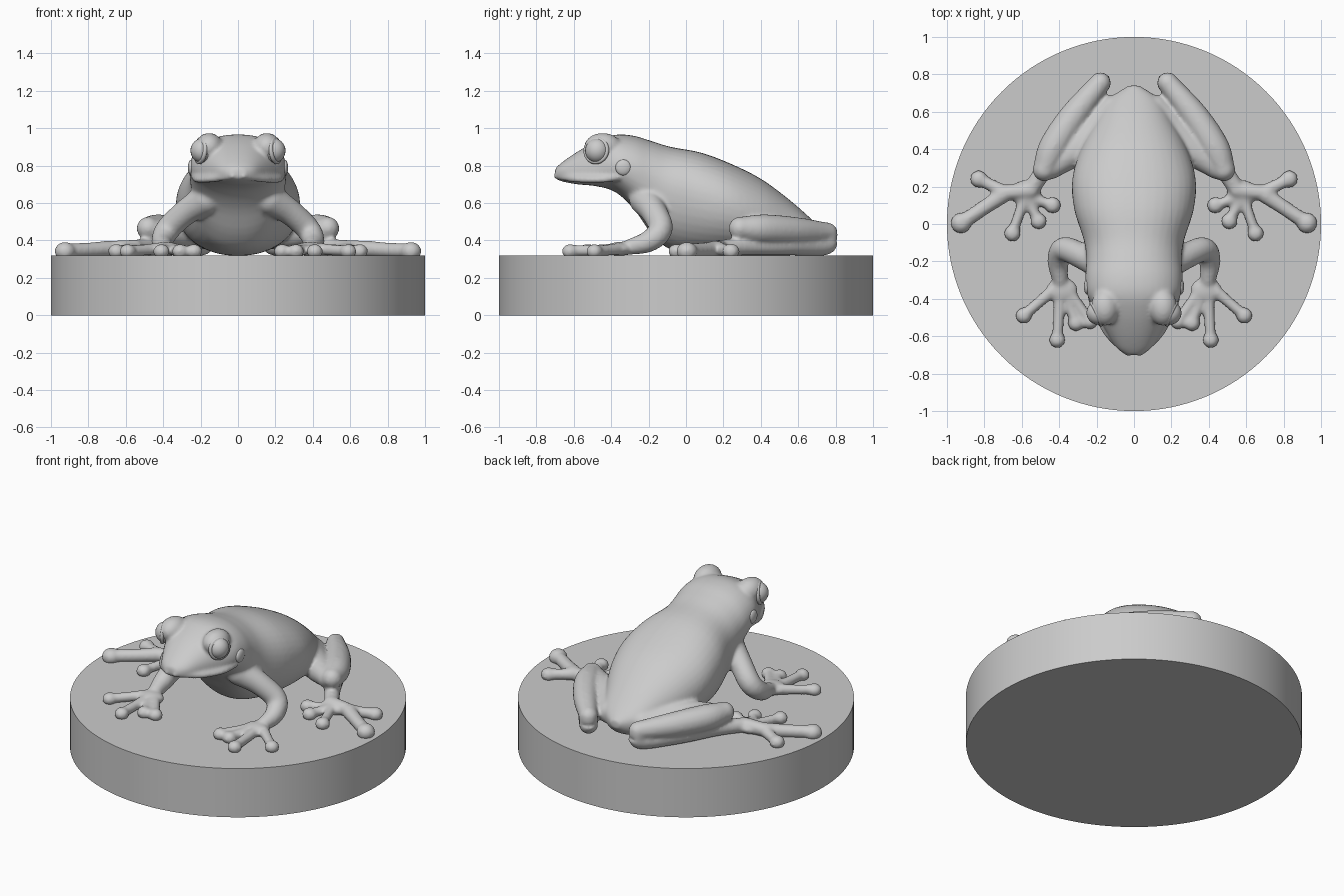
import bpy, bmesh, math
from mathutils import Vector, Matrix

cube = bpy.data.objects.get("Cube")
if cube:
    bpy.data.objects.remove(cube, do_unlink=True)

stone = bpy.data.materials.new("plain_grey")
stone.use_nodes = True
stone.diffuse_color = (0.6, 0.6, 0.6, 1)
stone.node_tree.nodes["Principled BSDF"].inputs["Base Color"].default_value = (0.6, 0.6, 0.6, 1)

FLOOR = 0.32


def make_object(name, bm):
    bmesh.ops.recalc_face_normals(bm, faces=bm.faces)
    mesh = bpy.data.meshes.new(name)
    bm.to_mesh(mesh)
    bm.free()
    mesh.materials.append(stone)
    obj = bpy.data.objects.new(name, mesh)
    bpy.context.collection.objects.link(obj)
    return obj


def smooth_points(points, steps):
    """Catmull-Rom interpolation of tuples of any length."""
    pts = [Vector(p) for p in points]
    pts = [2 * pts[0] - pts[1]] + pts + [2 * pts[-1] - pts[-2]]
    out = []
    for a, b, c, d in zip(pts, pts[1:], pts[2:], pts[3:]):
        for i in range(steps):
            t = i / steps
            out.append(0.5 * (2 * b + (c - a) * t + (2 * a - 5 * b + 4 * c - d) * t ** 2
                              + (3 * b - a - 3 * c + d) * t ** 3))
    return out + [pts[-2]]


def loft(bm, rings):
    """Skin a list of rings of coordinates and close both ends."""
    loops = [[bm.verts.new(p) for p in ring] for ring in rings]
    for lo, hi in zip(loops, loops[1:]):
        for i in range(len(lo)):
            j = (i + 1) % len(lo)
            bm.faces.new((lo[i], lo[j], hi[j], hi[i]))
    bm.faces.new(loops[0][::-1])
    bm.faces.new(loops[-1])


def ball(bm, center, size):
    matrix = Matrix.Translation(center) @ Matrix.Diagonal((*size, 1))
    bmesh.ops.create_uvsphere(bm, u_segments=24, v_segments=16, radius=1, matrix=matrix)


def limb(bm, side, points, steps=5, sides=16):
    """Round tube through (x, y, z, radius) points with ball ends."""
    path = smooth_points([(side * x, y, z, r) for x, y, z, r in points], steps)
    rings = []
    for i, p in enumerate(path):
        ahead = path[min(i + 1, len(path) - 1)].to_3d()
        behind = path[max(i - 1, 0)].to_3d()
        turn = (ahead - behind).to_track_quat('Z', 'Y')
        rings.append([p.to_3d() + turn @ Vector((math.cos(a), math.sin(a), 0)) * p[3]
                      for a in (math.tau * k / sides for k in range(sides))])
    loft(bm, rings)
    for p in (path[0], path[-1]):
        ball(bm, p.to_3d(), [p[3]] * 3)


def digit(bm, side, root, tip, thick, pad):
    """Toe that narrows in the middle and ends in a rounded pad."""
    (x, y), (u, v) = root, tip
    limb(bm, side, [(x, y, FLOOR + 0.035, thick * 1.1),
                    ((x + u) / 2, (y + v) / 2, FLOOR + 0.028, thick),
                    (u, v, FLOOR + 0.025, thick)])
    ball(bm, (side * u, v, FLOOR + 0.022), (pad, pad, pad * 0.9))


# Display disc
bm = bmesh.new()
bmesh.ops.create_cone(bm, cap_ends=True, segments=128, radius1=1, radius2=1, depth=FLOOR,
                      matrix=Matrix.Translation((0, 0, FLOOR / 2)))
base = make_object("round_base", bm)

# Torso and head: y, half width, belly height, widest height, back height
sections = [
    (-0.70, 0.045, 0.73, 0.755, 0.785),
    (-0.66, 0.095, 0.715, 0.76, 0.82),
    (-0.58, 0.145, 0.70, 0.765, 0.875),
    (-0.48, 0.20, 0.69, 0.77, 0.93),
    (-0.38, 0.25, 0.66, 0.79, 0.965),
    (-0.28, 0.26, 0.57, 0.77, 0.96),
    (-0.18, 0.255, 0.43, 0.72, 0.93),
    (-0.08, 0.27, 0.35, 0.66, 0.90),
    (0.08, 0.32, 0.32, 0.62, 0.87),
    (0.24, 0.33, 0.32, 0.58, 0.81),
    (0.40, 0.285, 0.32, 0.52, 0.73),
    (0.55, 0.205, 0.32, 0.47, 0.62),
    (0.67, 0.13, 0.34, 0.44, 0.515),
    (0.74, 0.03, 0.40, 0.43, 0.45),
]
frog = bmesh.new()
rings = []
for y, w, low, mid, high in smooth_points(sections, 4):
    ring = []
    for k in range(40):
        c, s = math.cos(math.tau * k / 40), math.sin(math.tau * k / 40)
        reach = high - mid if s > 0 else mid - low
        ring.append((w * math.copysign(abs(c) ** 0.9, c), y,
                     mid + reach * math.copysign(abs(s) ** 0.95, s)))
    rings.append(ring)
loft(frog, rings)

fingers = [(0.59, -0.49), (0.41, -0.62), (0.31, -0.53), (0.235, -0.52)]
inner_toes = [(0.65, -0.05), (0.51, 0.015), (0.435, 0.10)]
for side in (1, -1):
    # Brow over the eye, and lip along the jaw
    ball(frog, (side * 0.155, -0.445, 0.90), (0.075, 0.10, 0.075))
    limb(frog, side, [(0.03, -0.69, 0.745, 0.018), (0.13, -0.60, 0.73, 0.02),
                      (0.205, -0.47, 0.725, 0.02), (0.235, -0.36, 0.74, 0.02)])
    # Arm and hand
    limb(frog, side, [(0.17, -0.22, 0.62, 0.085), (0.28, -0.17, 0.55, 0.07),
                      (0.375, -0.135, 0.46, 0.066), (0.405, -0.20, 0.395, 0.058),
                      (0.395, -0.30, 0.365, 0.043)])
    ball(frog, (side * 0.385, -0.355, FLOOR + 0.035), (0.085, 0.07, 0.038))
    for tip in fingers:
        digit(frog, side, (0.39 + (tip[0] - 0.39) * 0.25, -0.36), tip, 0.03, 0.044)
    # Folded hind leg: thigh, shin and ankle
    limb(frog, side, [(0.12, 0.62, 0.43, 0.07), (0.26, 0.44, 0.44, 0.09),
                      (0.44, 0.30, 0.45, 0.06)])
    limb(frog, side, [(0.48, 0.29, 0.465, 0.062), (0.43, 0.41, 0.46, 0.08),
                      (0.32, 0.58, 0.45, 0.076), (0.18, 0.755, 0.44, 0.056)])
    limb(frog, side, [(0.18, 0.755, 0.43, 0.056), (0.19, 0.74, 0.375, 0.056),
                      (0.34, 0.54, 0.375, 0.055), (0.45, 0.34, 0.37, 0.05),
                      (0.54, 0.20, 0.36, 0.045)])
    # Hind foot
    ball(frog, (side * 0.58, 0.165, FLOOR + 0.03), (0.085, 0.07, 0.04))
    limb(frog, side, [(0.55, 0.18, 0.36, 0.045), (0.71, 0.165, 0.355, 0.042)])
    digit(frog, side, (0.70, 0.175), (0.83, 0.24), 0.034, 0.047)
    digit(frog, side, (0.70, 0.155), (0.925, 0.005), 0.04, 0.056)
    for tip in inner_toes:
        digit(frog, side, (0.58, 0.15), tip, 0.029, 0.045)

body = make_object("frog_body", frog)
remesh = body.modifiers.new("Blend", 'REMESH')
remesh.mode = 'VOXEL'
remesh.voxel_size = 0.011
remesh.use_smooth_shade = True
soften = body.modifiers.new("Soften", 'SMOOTH')
soften.factor = 0.5
soften.iterations = 7

# Eyes with lid rims, and eardrums
for side, label in ((1, "left"), (-1, "right")):
    outward = Vector((side * 0.9, -0.4, 0.1)).normalized()
    turn = outward.to_track_quat('Z', 'Y').to_matrix().to_4x4()
    center = Vector((side * 0.19, -0.475, 0.88))
    bm = bmesh.new()
    ball(bm, center, (0.064, 0.064, 0.066))
    eye = make_object(label + "_eye", bm)

    bpy.ops.mesh.primitive_torus_add(major_segments=40, minor_segments=10,
                                     major_radius=0.062, minor_radius=0.012)
    lid = bpy.context.object
    lid.name = label + "_eyelid"
    lid.matrix_world = Matrix.Translation(center + outward * 0.012) @ turn
    lid.data.materials.append(stone)

    bm = bmesh.new()
    ball(bm, (side * 0.25, -0.335, 0.79), (0.018, 0.042, 0.042))
    drum = make_object(label + "_eardrum", bm)
    for part in (eye, lid, drum):
        part.data.shade_smooth()

# Smooth rim wall with crisp edges on the disc
bpy.ops.object.select_all(action='DESELECT')
base.select_set(True)
bpy.context.view_layer.objects.active = base
bpy.ops.object.shade_smooth_by_angle(angle=math.radians(30))
